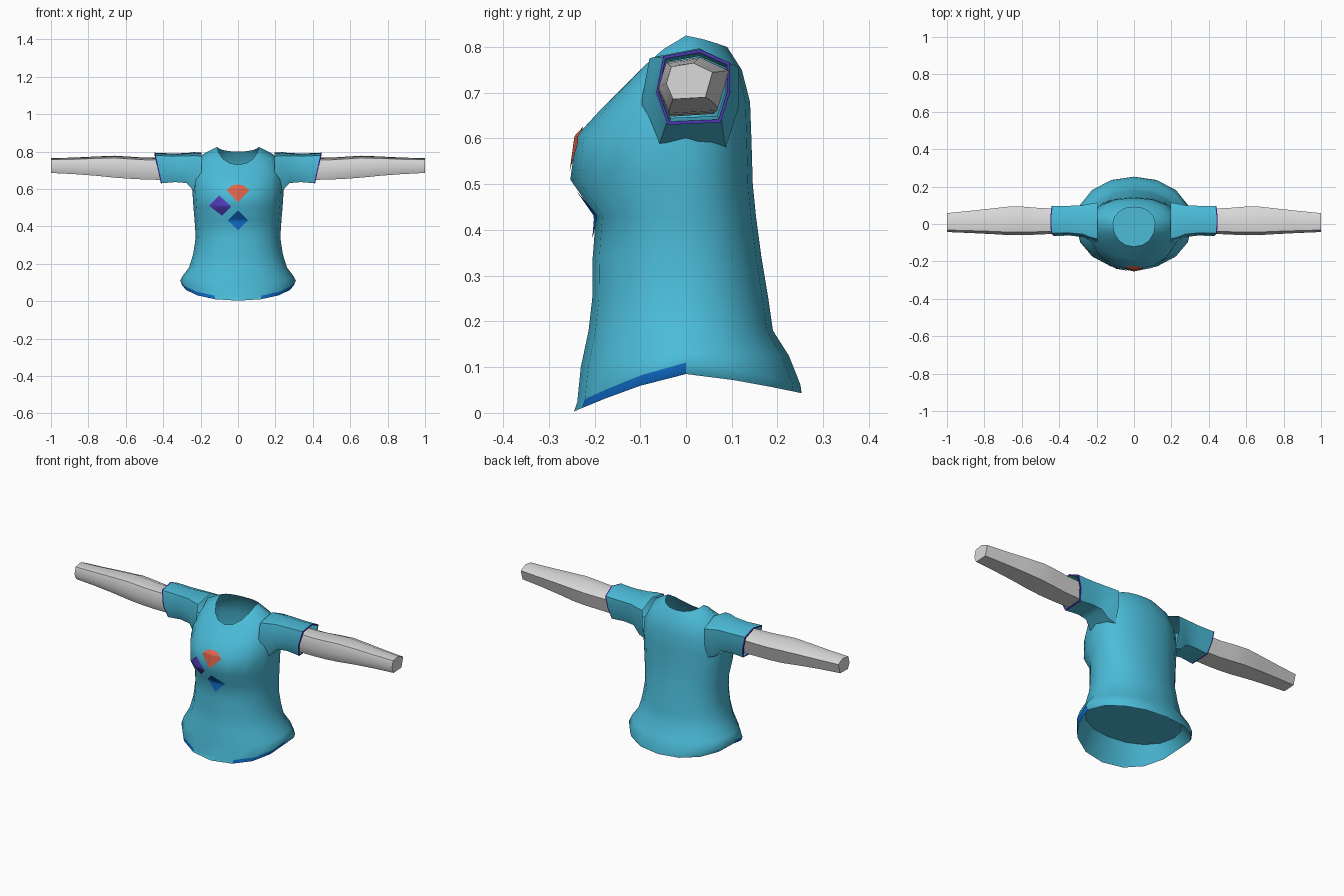
import bpy, bmesh, math
from mathutils import Vector
from mathutils.bvhtree import BVHTree

if "Cube" in bpy.data.objects:
    bpy.data.objects.remove(bpy.data.objects["Cube"])


def material(name, rgb):
    m = bpy.data.materials.new(name)
    m.diffuse_color = (*rgb, 1)
    m.use_nodes = True
    m.node_tree.nodes["Principled BSDF"].inputs["Base Color"].default_value = m.diffuse_color
    return m


TEAL = material("teal cloth", (0.07, 0.50, 0.69))
GREY = material("light grey", (0.70, 0.70, 0.70))
ORANGE = material("orange", (0.75, 0.13, 0.07))
PURPLE = material("purple", (0.08, 0.045, 0.50))
BLUE = material("blue", (0.005, 0.14, 0.55))


def finish(name, bm, mats, angle=50, recalc=True):
    if recalc:
        bmesh.ops.recalc_face_normals(bm, faces=bm.faces)
    me = bpy.data.meshes.new(name)
    bm.to_mesh(me)
    bm.free()
    for m in mats:
        me.materials.append(m)
    ob = bpy.data.objects.new(name, me)
    bpy.context.collection.objects.link(ob)
    bpy.ops.object.select_all(action='DESELECT')
    ob.select_set(True)
    bpy.context.view_layer.objects.active = ob
    bpy.ops.object.shade_smooth_by_angle(angle=math.radians(angle))
    return ob


def loft(bm, rings, cap_start=False, cap_end=False):
    """Skin a list of closed point loops; returns the faces of each strip."""
    loops = [[bm.verts.new(p) for p in r] for r in rings]
    n = len(loops[0])
    strips = []
    for a, b in zip(loops, loops[1:]):
        strips.append([bm.faces.new((a[i], a[(i + 1) % n], b[(i + 1) % n], b[i]))
                       for i in range(n)])
    if cap_start:
        bm.faces.new(loops[0][::-1])
    if cap_end:
        bm.faces.new(loops[-1])
    return strips


def body_ring(hw, yf, yb, zf, zs, zb, sides=16, power=2.15):
    """Rounded cross-section with its own front, side and back heights."""
    pts = []
    for i in range(sides):
        a = 2 * math.pi * i / sides
        c, s = math.cos(a), math.sin(a)
        x = hw * math.copysign(abs(c) ** (2 / power), c)
        t = math.copysign(abs(s) ** (2 / power), s)
        y = t * (yb if s > 0 else -yf)
        z = zs + ((zb if s > 0 else zf) - zs) * abs(t) ** 1.3
        pts.append((x, y, z))
    return pts


# Shirt body: inner floor, flared hem, waist, bust, shoulders, neckline
BODY = [
    (.260, -.200, .190, .13, .13, .13),
    (.298, -.245, .253, .003, .085, .043),
    (.310, -.238, .250, .022, .11, .062),
    (.295, -.230, .225, .10, .137, .125),
    (.262, -.213, .190, .18, .18, .18),
    (.240, -.205, .180, .25, .25, .25),
    (.226, -.204, .165, .34, .34, .34),
    (.232, -.197, .153, .43, .43, .43),
    (.238, -.253, .146, .51, .50, .50),
    (.245, -.240, .143, .605, .60, .60),
    (.238, -.185, .140, .665, .69, .68),
    (.190, -.145, .122, .705, .785, .75),
    (.112, -.120, .090, .73, .825, .80),
]
bm = bmesh.new()
strips = loft(bm, [body_ring(*r) for r in BODY], cap_start=True)
for f in strips[1]:                       # coloured hem edge at the front sides
    c = f.calc_center_median()
    if c.y < 0.03 and abs(c.x) > 0.1:
        f.material_index = 1
bmesh.ops.recalc_face_normals(bm, faces=bm.faces)
surface = BVHTree.FromBMesh(bm)
finish("shirt_body", bm, [TEAL, BLUE], recalc=False)

# Sleeve and arm outlines as (y, z) loops
SLEEVE = [(-.05, .78), (.03, .795), (.095, .765), (.095, .70),
          (.075, .635), (-.04, .63), (-.065, .70)]
ARM = [(-.034, .757), (.015, .765), (.058, .745), (.042, .69), (-.03, .686), (-.045, .72)]


def fit(outline, x, y0, y1, z0, z1, slant=0.0):
    """Scale an outline into a box at x; slant pushes the top outward."""
    ys, zs = [p[0] for p in outline], [p[1] for p in outline]
    pts = []
    for y, z in outline:
        u = (y - min(ys)) / (max(ys) - min(ys))
        v = (z - min(zs)) / (max(zs) - min(zs))
        pts.append((x + slant * (v - 0.5), y0 + u * (y1 - y0), z0 + v * (z1 - z0)))
    return pts


def mirrored(rings, side):
    return [[(side * x, y, z) for x, y, z in r] for r in rings]


for side, label in ((1, "right"), (-1, "left")):
    # Short sleeve with flared root and a thin coloured cuff edge
    rings = [fit(SLEEVE, .195, -.10, .115, .575, .795),
             fit(SLEEVE, .237, -.088, .108, .59, .797),
             fit(SLEEVE, .275, -.070, .10, .632, .792),
             fit(SLEEVE, .345, -.062, .097, .637, .790, .02),
             fit(SLEEVE, .424, -.064, .096, .631, .794, .035),
             fit(SLEEVE, .430, -.065, .096, .630, .795, .035),
             fit(SLEEVE, .430, -.059, .090, .637, .788, .035),
             fit(SLEEVE, .380, -.055, .086, .645, .780, .02)]
    bm = bmesh.new()
    strips = loft(bm, mirrored(rings, side))
    for f in strips[4] + strips[5]:
        f.material_index = 1
    finish(label + "_sleeve", bm, [TEAL, PURPLE])

    # Tapered arm
    rings = [fit(ARM, .37, -.050, .082, .648, .768),
             fit(ARM, .50, -.056, .085, .651, .768),
             fit(ARM, .58, -.060, .092, .655, .773),
             fit(ARM, .66, -.060, .094, .661, .778),
             fit(ARM, .76, -.054, .083, .671, .774),
             fit(ARM, .88, -.048, .070, .680, .768),
             fit(ARM, 1.0, -.043, .058, .686, .765)]
    bm = bmesh.new()
    loft(bm, mirrored(rings, side), cap_start=True, cap_end=True)
    finish(label + "_arm", bm, [GREY])


def patch(name, outline, mat):
    """Thin coloured shape laid onto the front of the shirt."""
    bm = bmesh.new()
    vs = [bm.verts.new((x, -1, z)) for x, z in outline]
    bmesh.ops.poke(bm, faces=[bm.faces.new(vs)])
    bmesh.ops.subdivide_edges(bm, edges=bm.edges[:], cuts=5, use_grid_fill=True)
    for v in bm.verts:
        hit = surface.ray_cast(v.co, Vector((0, 1, 0)))
        if hit[0] is not None:
            v.co = hit[0] + Vector((0, -0.004, 0))
    bm.normal_update()
    for f in bm.faces:
        if f.normal.y > 0:
            f.normal_flip()
    finish(name, bm, [mat], recalc=False)


# Chest patches
patch("orange_patch", [(-.06, .592), (-.035, .618), (0, .625), (.035, .618),
                       (.06, .592), (0, .53)], ORANGE)
patch("purple_patch", [(-.155, .51), (-.10, .565), (-.037, .507), (-.085, .457)], PURPLE)
patch("blue_patch", [(0, .485), (.055, .433), (0, .38), (-.055, .433)], BLUE)
